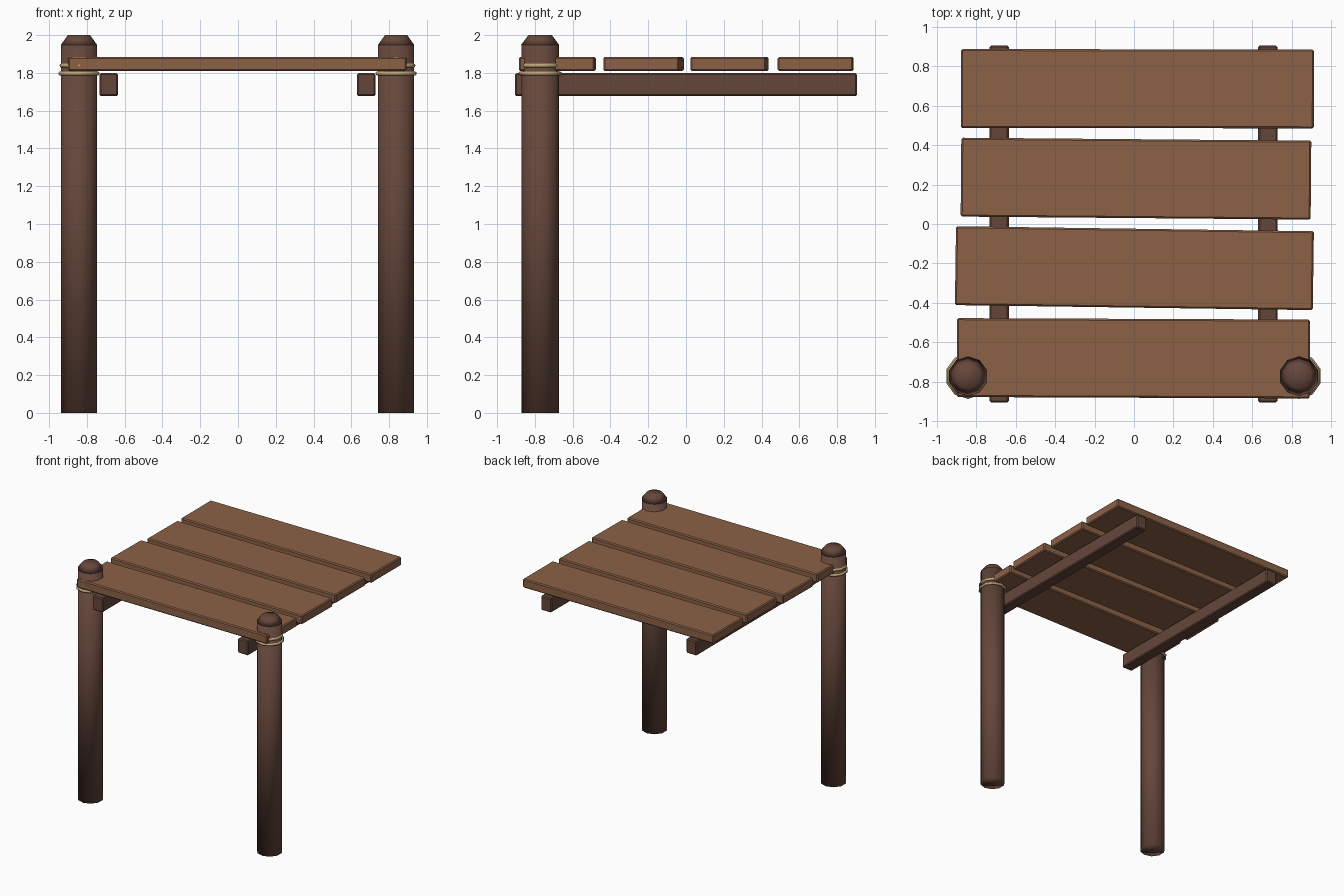
import bpy
import math

cube = bpy.data.objects.get("Cube")
if cube:
    bpy.data.objects.remove(cube, do_unlink=True)


def make_material(name, rgb):
    mat = bpy.data.materials.new(name)
    mat.use_nodes = True
    colour = (*rgb, 1.0)
    mat.diffuse_color = colour
    mat.node_tree.nodes["Principled BSDF"].inputs["Base Color"].default_value = colour
    return mat


plank_wood = make_material("plank wood", (0.26, 0.12, 0.062))
dark_wood = make_material("dark wood", (0.13, 0.062, 0.043))
rope_fibre = make_material("rope fibre", (0.5, 0.38, 0.2))


def finish(name, mat, smooth=False):
    obj = bpy.context.object
    obj.name = name
    obj.data.materials.append(mat)
    if smooth:
        bpy.ops.object.shade_smooth()
    return obj


def board(name, size, location, mat, turn=0.0):
    """A box with softly chamfered edges."""
    bpy.ops.mesh.primitive_cube_add(size=1, location=location, rotation=(0, 0, turn))
    obj = finish(name, mat)
    obj.scale = size
    bpy.ops.object.transform_apply(location=False, rotation=False, scale=True)
    bevel = obj.modifiers.new("edge chamfer", "BEVEL")
    bevel.width = 0.008
    bevel.segments = 1


def rope(name, x, y, z, major):
    bpy.ops.mesh.primitive_torus_add(
        major_segments=10, minor_segments=8, major_radius=major, minor_radius=0.011,
        location=(x, y, z), rotation=(0, 0, math.pi / 2))
    finish(name, rope_fibre, True)


# Roof planks, each slightly out of line: length, centre x, centre y, turn
planks = [
    (1.79, 0.017, 0.686, -0.001),
    (1.775, 0.01, 0.23, -0.0085),
    (1.815, 0.002, -0.224, -0.014),
    (1.79, -0.003, -0.681, -0.004),
]
for i, (length, x, y, turn) in enumerate(planks, 1):
    board(f"plank_{i}", (length, 0.4, 0.075), (x, y, 1.847), plank_wood, turn)

# Beams under the planks
for side, x in (("right", -0.684), ("left", 0.679)):
    board(f"{side}_beam", (0.098, 1.81, 0.122), (x, 0, 1.738), dark_wood)

# Front posts with tapered caps and rope lashings
POST_Y = -0.772
for side, x in (("right", -0.842), ("left", 0.837)):
    bpy.ops.mesh.primitive_cylinder_add(
        vertices=10, radius=0.1, depth=1.95, location=(x, POST_Y, 0.975))
    finish(f"{side}_post", dark_wood, True)
    bpy.ops.mesh.primitive_cone_add(
        vertices=10, radius1=0.101, radius2=0.062, depth=0.052,
        location=(x, POST_Y, 1.974))
    finish(f"{side}_post_cap", dark_wood, True)
    rope(f"{side}_upper_rope", x, POST_Y, 1.839, 0.097)
    rope(f"{side}_lower_rope", x, POST_Y, 1.797, 0.104)
